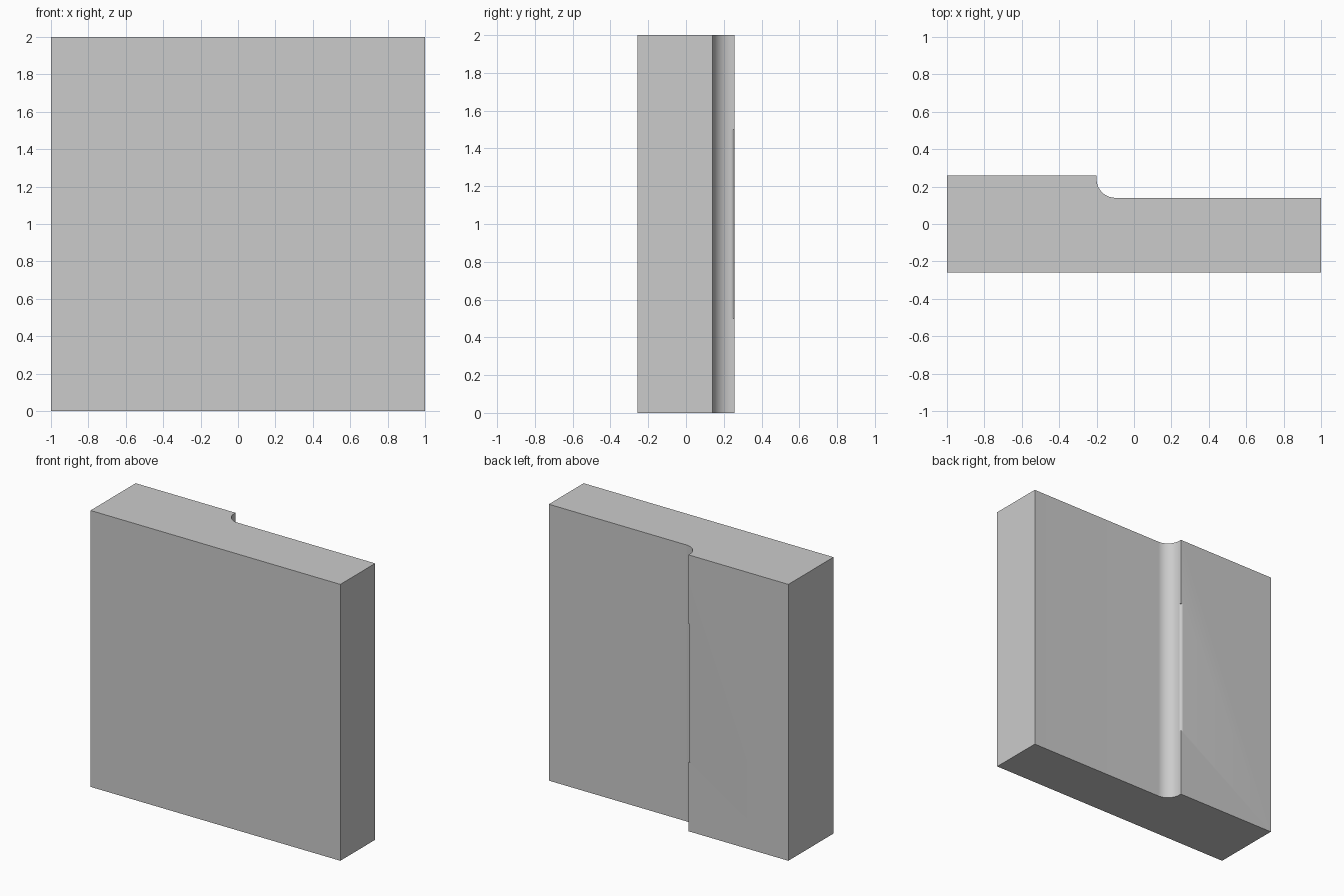
import bpy, bmesh
from math import sin, cos, pi

cube = bpy.data.objects.get("Cube")
if cube:
    bpy.data.objects.remove(cube, do_unlink=True)

DEPTH = 0.258      # half of the overall thickness
THIN = 0.14        # back face of the thinner side
STEP_X = -0.2      # where the thickness steps
COVE_R = 0.1
ROUND_R = 0.02

grey = bpy.data.materials.new("light_grey")
grey.use_nodes = True
grey.diffuse_color = (0.6, 0.6, 0.6, 1)
grey.node_tree.nodes["Principled BSDF"].inputs["Base Color"].default_value = (0.6, 0.6, 0.6, 1)


def arc(cx, cy, r, a0, a1, n):
    angles = [a0 + (a1 - a0) * i / n for i in range(n + 1)]
    return [(cx + r * cos(a), cy + r * sin(a)) for a in angles]


def prism(name, profile, z0, z1):
    """Extrude a closed xy profile from z0 to z1."""
    bm = bmesh.new()
    base = bm.faces.new([bm.verts.new((x, y, z0)) for x, y in profile])
    top = bmesh.ops.extrude_face_region(bm, geom=[base])["geom"]
    verts = [v for v in top if isinstance(v, bmesh.types.BMVert)]
    bmesh.ops.translate(bm, verts=verts, vec=(0, 0, z1 - z0))
    bmesh.ops.recalc_face_normals(bm, faces=bm.faces)
    mesh = bpy.data.meshes.new(name)
    bm.to_mesh(mesh)
    bm.free()
    mesh.materials.append(grey)
    obj = bpy.data.objects.new(name, mesh)
    bpy.context.collection.objects.link(obj)
    return obj


# Stepped slab with a concave cove at the step
cove = arc(STEP_X + COVE_R, THIN + COVE_R, COVE_R, pi, 1.5 * pi, 20)
slab = prism("stepped_slab",
             [(-1, -DEPTH), (-1, DEPTH), (STEP_X, DEPTH)] + cove
             + [(1, THIN), (1, -DEPTH)], 0, 2)

# Cutter that rounds the middle half of the step's edge
rounding = arc(STEP_X - ROUND_R, DEPTH - ROUND_R, ROUND_R, 0, pi / 2, 8)
cutter = prism("edge_cutter",
               [(STEP_X + 0.04, DEPTH - ROUND_R)] + rounding
               + [(STEP_X - ROUND_R, DEPTH + 0.04), (STEP_X + 0.04, DEPTH + 0.04)],
               0.5, 1.5)
cutter.hide_render = True

cut = slab.modifiers.new("edge_round", "BOOLEAN")
cut.operation = "DIFFERENCE"
cut.solver = "EXACT"
cut.object = cutter

# Apply the cut and shade the curved surfaces smooth
bpy.ops.object.select_all(action="DESELECT")
slab.select_set(True)
bpy.context.view_layer.objects.active = slab
bpy.ops.object.modifier_apply(modifier=cut.name)
bpy.data.objects.remove(cutter, do_unlink=True)
bpy.ops.object.shade_smooth_by_angle(angle=pi / 6)
